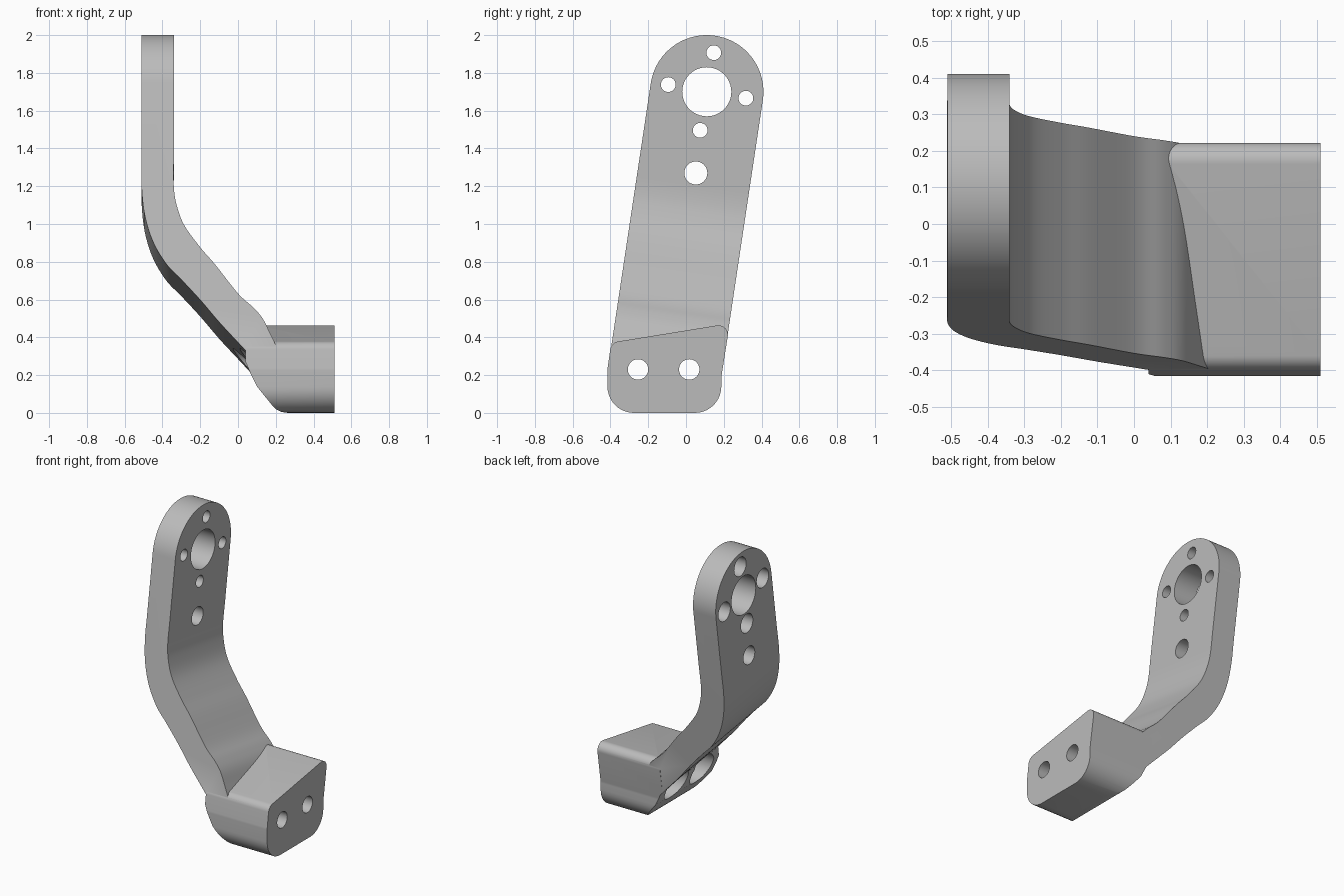
import bpy, bmesh, math
from mathutils import Vector

if "Cube" in bpy.data.objects:
    bpy.data.objects.remove(bpy.data.objects["Cube"])

grey = bpy.data.materials.new("plain_grey")
grey.diffuse_color = (0.5, 0.5, 0.5, 1)
grey.use_nodes = True
grey.node_tree.nodes["Principled BSDF"].inputs["Base Color"].default_value = grey.diffuse_color


def prism(name, pts, d):
    """Extrude a planar polygon along vector d."""
    bm = bmesh.new()
    f = bm.faces.new([bm.verts.new(p) for p in pts])
    ext = bmesh.ops.extrude_face_region(bm, geom=[f])
    verts = [v for v in ext["geom"] if isinstance(v, bmesh.types.BMVert)]
    bmesh.ops.translate(bm, verts=verts, vec=Vector(d))
    bmesh.ops.recalc_face_normals(bm, faces=bm.faces)
    me = bpy.data.meshes.new(name)
    bm.to_mesh(me)
    bm.free()
    ob = bpy.data.objects.new(name, me)
    bpy.context.collection.objects.link(ob)
    me.materials.append(grey)
    return ob


def combine(ob, other, op):
    bpy.context.view_layer.objects.active = ob
    m = ob.modifiers.new("cut", 'BOOLEAN')
    m.operation, m.object, m.solver = op, other, 'EXACT'
    bpy.ops.object.modifier_apply(modifier=m.name)
    bpy.data.objects.remove(other)


def smooth(pts, n=6):
    """Catmull-Rom curve through the points."""
    p = [Vector(q) for q in pts]
    p = [2 * p[0] - p[1]] + p + [2 * p[-1] - p[-2]]
    out = []
    for a, b, c, d in zip(p, p[1:], p[2:], p[3:]):
        for i in range(n):
            t = i / n
            out.append(0.5 * (2 * b + (c - a) * t + (2 * a - 5 * b + 4 * c - d) * t * t
                              + (3 * b - a - 3 * c + d) * t ** 3))
    return out + [p[-2]]


def rounded(corners, n=10):
    """Polygon with a fillet radius on every corner: (y, z, r)."""
    out = []
    for i, (y, z, r) in enumerate(corners):
        c = Vector((y, z))
        u = (Vector(corners[i - 1][:2]) - c).normalized()
        v = (Vector(corners[(i + 1) % len(corners)][:2]) - c).normalized()
        if r == 0:
            out.append(c)
            continue
        half = u.angle(v) / 2
        centre = c + (u + v).normalized() * r / math.sin(half)
        a = c + u * r / math.tan(half) - centre
        b = c + v * r / math.tan(half) - centre
        ang = a.angle_signed(b)
        for k in range(n + 1):
            t = -ang * k / n
            out.append(centre + Vector((a.x * math.cos(t) - a.y * math.sin(t),
                                        a.x * math.sin(t) + a.y * math.cos(t))))
    return out


# Arm: bent strip whose bend lines tilt, trimmed to a round-topped outline
front = smooth([(-0.34, 1.3), (-0.34, 1.16), (-0.325, 1.06), (-0.285, 0.95), (-0.2, 0.83),
                (-0.12, 0.735), (0, 0.58), (0.08, 0.505), (0.13, 0.445), (0.17, 0.365), (0.21, 0.28)])
back = smooth([(0.05, 0.26), (0, 0.315), (-0.1, 0.425), (-0.2, 0.545), (-0.3, 0.655),
               (-0.38, 0.74), (-0.45, 0.86), (-0.493, 1.0), (-0.51, 1.15), (-0.51, 1.3)])
strip = [(-0.34, 2.3)] + front + [(0.2, 0.2), (0.12, 0.18)] + back + [(-0.51, 2.3)]
tilt = 0.148
bracket = prism("bent_bracket", [(x, -0.6, z + 0.6 * tilt) for x, z in strip], (0, 1.2, -1.2 * tilt))
cy, cz, R = 0.11, 1.7, 0.3
a0 = -math.atan(0.15)
outline = [(cy + R * math.cos(a0 + math.pi * i / 48), cz + R * math.sin(a0 + math.pi * i / 48))
           for i in range(49)] + [(-0.441, 0.05), (0.166, 0.05)]
combine(bracket, prism("arm_outline", [(-0.8, y, z) for y, z in outline], (1.6, 0, 0)), 'INTERSECT')

# Foot: rounded block with a sloping top and a chamfered back underside
foot_yz = rounded([(-0.416, 0, 0.14), (0.187, 0, 0.14), (0.187, 0.19, 0.1),
                   (0.232, 0.474, 0.05), (-0.396, 0.372, 0.05), (-0.416, 0.23, 0.1)])
foot = prism("foot", [(-0.1, y, z) for y, z in foot_yz], (0.61, 0, 0))
foot_xz = [(0.7, -0.1), (0.7, 0.7), (0.04, 0.7), (0.04, 0.27), (0.07, 0.2), (0.1, 0.14), (0.185, 0.035),
           (0.205, 0.017), (0.23, 0.005), (0.27, -0.001), (0.3, -0.1)]
combine(foot, prism("foot_profile", [(x, -0.6, z) for x, z in foot_xz], (0, 1.2, 0)), 'INTERSECT')
combine(bracket, foot, 'UNION')


def drill(y, z, r, x0=-0.8, x1=0.8):
    circle = [(x0, y + r * math.cos(2 * math.pi * i / 40), z + r * math.sin(2 * math.pi * i / 40))
              for i in range(40)]
    combine(bracket, prism("drill", circle, (x1 - x0, 0, 0)), 'DIFFERENCE')


# Large bore and single pin hole in the arm
drill(0.11, 1.7, 0.13)
drill(0.052, 1.27, 0.061)
# Four small holes around the bore, countersunk from the back
for y, z in [(0.147, 1.907), (-0.094, 1.738), (0.317, 1.666), (0.075, 1.496)]:
    drill(y, z, 0.039)
    drill(y, z, 0.064, -0.8, -0.43)
# Two foot bolt holes with wide head pockets in the slanted underside
for y in (-0.254, 0.017):
    drill(y, 0.23, 0.054)
    drill(y, 0.23, 0.11, -0.8, 0.24)

bpy.ops.object.select_all(action='DESELECT')
bracket.select_set(True)
bpy.context.view_layer.objects.active = bracket
bpy.ops.object.shade_smooth_by_angle(angle=math.radians(30))
